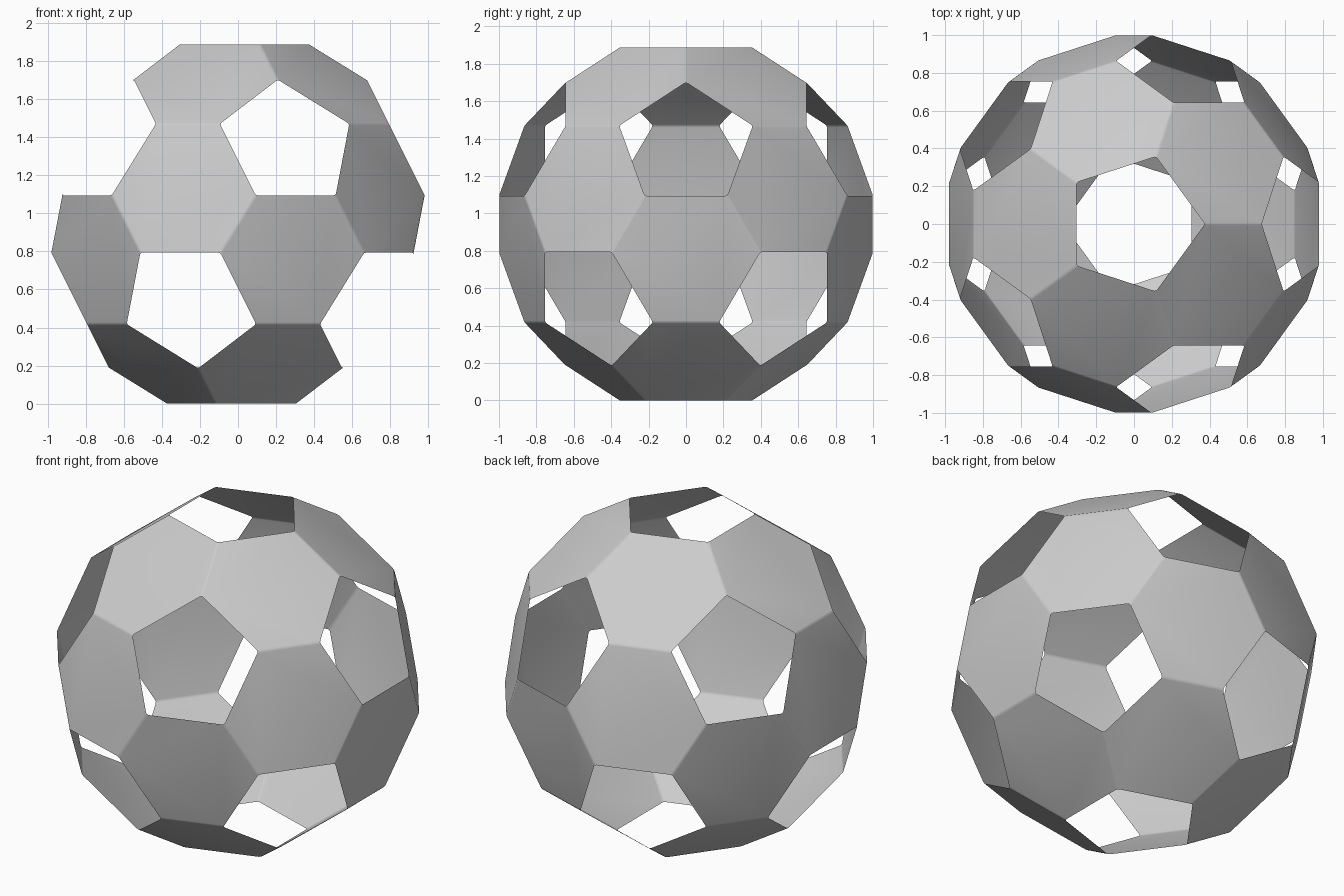
import bpy
import bmesh

cube = bpy.data.objects.get("Cube")
if cube:
    bpy.data.objects.remove(cube, do_unlink=True)

RADIUS = 1.1756   # icosahedron before its corners are cut off
CUT = 0.357       # share of each edge removed at either end

# Cut the corners off an icosahedron, leaving twenty hexagons and open pentagons
source = bmesh.new()
bmesh.ops.create_icosphere(source, subdivisions=1, radius=RADIUS)
shell = bmesh.new()
corners = {}


def corner(a, b):
    """Shared point on the edge from a to b, close to a."""
    key = (a.index, b.index)
    if key not in corners:
        corners[key] = shell.verts.new(a.co.lerp(b.co, CUT))
    return corners[key]


source.verts.index_update()
for face in source.faces:
    ring = []
    for loop in face.loops:
        a, b = loop.vert, loop.link_loop_next.vert
        ring += [corner(a, b), corner(b, a)]
    shell.faces.new(ring)
source.free()

# Slightly rounded seams between neighbouring hexagons
seams = [e for e in shell.edges if not e.is_boundary]
bmesh.ops.bevel(shell, geom=seams, offset=0.01, offset_type='OFFSET',
                segments=2, profile=0.5, affect='EDGES')
bmesh.ops.recalc_face_normals(shell, faces=shell.faces)

# Stand the shell on the ground
lowest = min(v.co.z for v in shell.verts)
for v in shell.verts:
    v.co.z -= lowest

mesh = bpy.data.meshes.new("hexagon_shell")
shell.to_mesh(mesh)
shell.free()
obj = bpy.data.objects.new("hexagon_shell", mesh)
bpy.context.collection.objects.link(obj)

# Plain grey
grey = bpy.data.materials.new("light_grey")
grey.use_nodes = True
colour = (0.6, 0.6, 0.6, 1.0)
grey.diffuse_color = colour
grey.node_tree.nodes["Principled BSDF"].inputs["Base Color"].default_value = colour
mesh.materials.append(grey)

bpy.context.view_layer.objects.active = obj
obj.select_set(True)
bpy.ops.object.shade_smooth_by_angle()
